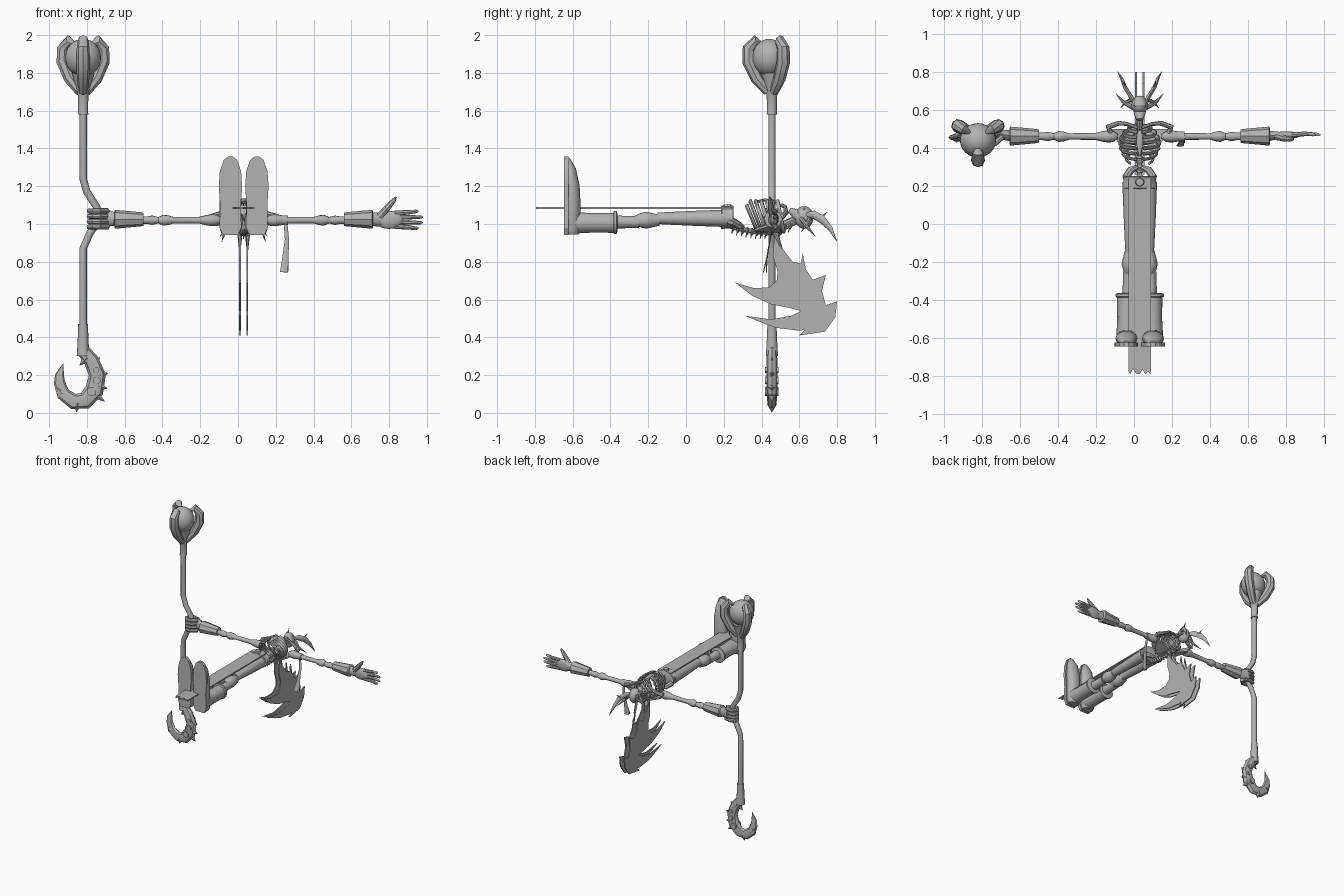
import bpy, bmesh, math
from mathutils import Vector

CX = 0.03          # centre line of the body
SX, SY = -0.82, 0.455   # staff axis
grey = bpy.data.materials.new("plain grey")
grey.diffuse_color = (0.45, 0.45, 0.45, 1)


def finish(name, bm, angle=40):
    bmesh.ops.recalc_face_normals(bm, faces=bm.faces)
    me = bpy.data.meshes.new(name)
    bm.to_mesh(me)
    bm.free()
    ob = bpy.data.objects.new(name, me)
    bpy.context.collection.objects.link(ob)
    me.materials.append(grey)
    bpy.ops.object.select_all(action='DESELECT')
    ob.select_set(True)
    bpy.context.view_layer.objects.active = ob
    bpy.ops.object.shade_smooth_by_angle(angle=math.radians(angle))
    return ob


def tube(name, pts, radii, n=10, ref=(1, 0, 0), angle=40):
    """Sweep an ellipse along points; a radius is a number or (along ref, across)."""
    bm = bmesh.new()
    pts = [Vector(p) for p in pts]
    if not isinstance(radii, list):
        radii = [radii] * len(pts)
    u, rings = Vector(ref), []
    for i, p in enumerate(pts):
        t = (pts[min(i + 1, len(pts) - 1)] - pts[max(i - 1, 0)]).normalized()
        u = u - t * u.dot(t)
        if u.length < 0.01:
            u = t.orthogonal()
        u.normalize()
        v = t.cross(u)
        a, b = radii[i] if isinstance(radii[i], tuple) else (radii[i], radii[i])
        rings.append([bm.verts.new(p + u * a * math.cos(2 * math.pi * k / n)
                                   + v * b * math.sin(2 * math.pi * k / n)) for k in range(n)])
    for r, s in zip(rings, rings[1:]):
        for k in range(n):
            bm.faces.new((r[k], r[(k + 1) % n], s[(k + 1) % n], s[k]))
    bm.faces.new(rings[0])
    bm.faces.new(rings[-1])
    return finish(name, bm, angle)


def ball(name, c, r, n=16):
    bm = bmesh.new()
    bmesh.ops.create_uvsphere(bm, u_segments=n, v_segments=n // 2 + 2, radius=1)
    for v in bm.verts:
        v.co = Vector((v.co.x * r[0] + c[0], v.co.y * r[1] + c[1], v.co.z * r[2] + c[2]))
    return finish(name, bm)


def plate(name, outline, place, offset):
    """Flat outline placed in space and given thickness."""
    bm = bmesh.new()
    f = bm.faces.new([bm.verts.new(place(a, b)) for a, b in outline])
    g = bmesh.ops.extrude_face_region(bm, geom=[f])
    for v in g['geom']:
        if isinstance(v, bmesh.types.BMVert):
            v.co += Vector(offset)
    return finish(name, bm, 20)


# ---- staff ----
tube("staff_shaft", [(x, SY, z) for x, z in [(SX, .45), (SX, .87), (-.785, .95), (-.75, 1.0),
     (-.748, 1.09), (-.80, 1.17), (SX, 1.24), (SX, 1.62)]], .02, 10)
tube("staff_upper_socket", [(SX, SY, z) for z in (1.58, 1.6, 1.68, 1.74, 1.8)],
     [.028, .026, .028, .042, .06], 12)
tube("staff_lower_socket", [(SX, SY, z) for z in (.3, .36, .45, .47)], [.034, .03, .026, .026], 10)
ball("orb", (SX, SY - .015, 1.88), (.095, .09, .1), 24)
for k in range(3):
    a = math.radians(-90 + 120 * k)
    prof = [(.02, 1.70), (.08, 1.77), (.122, 1.86), (.122, 1.93), (.085, 1.972), (.045, 1.95)]
    tube("orb_prong", [(SX + r * math.cos(a), SY + r * math.sin(a), z) for r, z in prof],
         [.025, .033, .036, .034, .028, .006], 8)

# ---- hooked blade under the staff ----
tube("hook_blade", [(x, SY, z) for x, z in [(SX, .33), (-.775, .275), (-.745, .2), (-.76, .12), (-.81, .065),
     (-.87, .06), (-.925, .10), (-.945, .16), (-.945, .20), (-.925, .262)]],
     [(.024, .035), (.03, .04), (.03, .045), (.03, .05), (.026, .046), (.024, .042),
      (.02, .036), (.016, .03), (.012, .024), .001], 8, (0, 1, 0), 30)
for a, b in [((-.765, .26), (-.73, .295)), ((-.73, .2), (-.688, .21)), ((-.74, .14), (-.69, .13)),
             ((-.76, .1), (-.705, .06)), ((-.85, .05), (-.855, .003)), ((-.93, .1), (-.975, .16)),
             ((-.80, .29), (-.84, .25))]:
    tube("hook_spike", [(a[0], SY, a[1]), (b[0], SY, b[1])], [.028, .001], 6, (0, 1, 0))
for x, z, r in [(-.775, .113, .024), (-.748, .172, .02), (-.75, .228, .016)]:
    tube("hook_stud", [(x, SY + s * .036, z) for s in (-1, 1)], r, 12)

# ---- limbs, mirrored about the body ----
for s in (-1, 1):
    def P(d, y, z):
        return (CX + s * d, y, z)

    # arm bones and gauntlet
    tube("upper_arm", [P(d, .46, 1.02) for d in (.115, .14, .17, .2, .235, .37, .4, .425, .45)],
         [.012, .03, .032, .027, .018, .017, .026, .029, .018], 10)
    tube("forearm", [P(d, .46, 1.02) for d in (.43, .455, .485, .51, .54)], [.014, .018, .025, .02, .02], 10)
    tube("gauntlet", [P(d, .462, 1.025) for d in (.53, .54, .68, .685)], [.034, .037, .05, .042], 8, (0, 0, 1), 20)
    # leg bones
    tube("thigh", [P(.045, y, 1.03) for y in (.22, .16, .05, -.1, -.15)], [.046, .044, .04, .033, .03], 12)
    tube("knee", [P(.048, y, 1.02) for y in (-.14, -.18, -.21, -.24, -.27)], [.03, .04, .047, .04, .026], 10)
    tube("shin", [P(.055, y, 1.01) for y in (-.25, -.32, -.4)], [.033, .034, .04], 10)
    # boot: shaft, cuff, foot and sole
    tube("boot_shaft", [P(.065, y, 1.006) for y in (-.37, -.5, -.59)], [.054, .053, .058], 14)
    tube("boot_cuff", [P(.065, y, 1.008) for y in (-.385, -.38, -.368, -.363)], [.056, .063, .063, .05], 14)
    tube("boot_foot", [P(.07, y, z) for y, z in [(-.6, .945), (-.6, .97), (-.6, 1.1), (-.602, 1.2),
         (-.612, 1.29), (-.627, 1.345)]],
         [(.045, .03), (.056, .044), (.057, .043), (.058, .04), (.048, .03), (.022, .013)], 14)
    sole = [(-.04, .942), (.04, .942), (.058, .98), (.055, 1.1), (.062, 1.2), (.056, 1.28), (.035, 1.34), (.012, 1.357)]
    sole += [(-.012, 1.357), (-.035, 1.34), (-.056, 1.28), (-.062, 1.2), (-.055, 1.1), (-.058, .98)]
    plate("boot_sole", sole, lambda a, b: P(.07 + a, -.645, b), (0, .022, 0))
    # ribs
    for k in range(7):
        w = (.072, .09, .102, .106, .10, .086, .062)[k]
        y0, pts = .345 + .026 * k, []
        for j in range(10):
            a = math.radians(-85 + (165 if k else 130) * j / 9)
            pts.append(P(w * math.cos(a), y0 - .035 * math.sin(a) * (1 - k / 12),
                         1.04 + .085 * math.sin(a)))
        tube("rib", pts, (.007, .011), 6, (0, 0, 1))
    # collarbone, shoulder blade
    tube("collarbone", [P(.01, .505, 1.10), P(.06, .525, 1.09), P(.11, .53, 1.06), P(.165, .51, 1.04),
         P(.15, .47, 1.03)], [.01, .01, .013, .016, .014], 8)
    plate("shoulder_blade", [(.04, .5), (.15, .5), (.13, .45), (.06, .36)],
          lambda a, b: P(a, b, .955 + (a - .04) * .4), (0, 0, .012))
    # pelvis side
    tube("hip_bone", [P(.01, .3, .985), P(.045, .285, .99), P(.07, .25, 1.01), P(.05, .21, 1.02)],
         [.012, .02, .022, .02], 8)
    # horns
    tube("long_horn", [P(.03, .64, 1.05), P(.05, .675, 1.05), P(.078, .72, 1.025), P(.095, .765, .975),
         P(.116, .80, .905)], [.012, (.011, .022), (.01, .022), (.008, .014), .001], 8)
    tube("horn_barb", [P(.07, .71, 1.03), P(.085, .75, 1.065)], [.01, .001], 6)
    tube("short_horn", [P(.03, .61, 1.03), P(.06, .625, 1.01), P(.09, .645, .98), P(.125, .685, .935)],
         [.013, .012, .009, .001], 8)
    tube("cheek_horn", [P(.035, .655, 1.03), P(.075, .64, 1.0), P(.1, .61, .96)], [.011, .009, .001], 6)
    # ragged wing
    wing = [(.47, .97), (.51, .87), (.565, .80), (.608, .79), (.618, .845), (.635, .76), (.67, .705),
            (.74, .73), (.72, .645), (.74, .57), (.80, .59), (.79, .505), (.735, .43), (.60, .41),
            (.63, .44), (.60, .435), (.48, .45), (.42, .47), (.31, .515), (.45, .495), (.56, .515),
            (.61, .54), (.55, .555), (.45, .575), (.35, .62), (.26, .69), (.36, .66), (.44, .665),
            (.48, .70), (.485, .75), (.46, .83)]
    plate("wing", wing, lambda a, b: P(.015, a, b), (s * .009, 0, 0))
    tube("wing_root", [P(.015, .46, 1.0), P(.02, .475, .95), P(.02, .51, .86)], [.016, .014, .004], 8)

# ---- open hand ----
ball("palm", (.80, .467, 1.022), (.075, .02, .048))
tube("wrist", [(.70, .463, 1.025), (.76, .466, 1.023)], [(.036, .03), (.036, .02)], 10, (0, 0, 1))
for k, end in enumerate((.955, .978, .98, .955)):
    z0, z1 = .988 + .023 * k, .977 + .03 * k
    tube("finger", [(.83, .468, z0), (.90, .474, (z0 + z1) / 2), (end - .01, .47, z1), (end, .468, z1)],
         [.014, .012, .009, .003], 8)
tube("thumb", [(.75, .46, 1.04), (.79, .45, 1.085), (.825, .445, 1.125), (.838, .445, 1.143)],
     [.02, .017, .012, .004], 8)

# ---- fist around the staff ----
tube("fist_palm", [(-.65, .463, 1.025), (-.69, .47, 1.03), (-.73, .485, 1.035)],
     [(.034, .03), (.045, .027), (.048, .02)], 10, (0, 0, 1))
for k in range(4):
    z = .985 + .028 * k
    arc = [math.radians(60 + 55 * j) for j in range(6)]
    tube("gripping_finger", [(-.75 + .038 * math.cos(-a), SY + .036 * math.sin(-a), z) for a in arc], .014, 8)
    tube("finger_base", [(-.69, .46, z), (-.735, .42, z)], .015, 8)
    tube("knuckle", [(-.70, .48, z), (-.76, .492, z), (-.79, .475, z)], .013, 8)

# ---- torso ----
tube("spine", [(CX, y, z) for y, z in [(.2, 1.0), (.28, .975), (.36, .96), (.45, .955), (.52, .98), (.58, 1.01)]],
     .013, 8)
for k in range(13):
    y = .25 + .025 * k
    z = .955 + .9 * (y - .42) ** 2 + (.02 if y > .5 else 0)
    ball("vertebra", (CX, y, z), (.021, .009, .021), 8)
    tube("vertebra_spur", [(CX, y, z), (CX, y - .008, z - .035)], [.007, .002], 6)
tube("sternum", [(CX, .36, 1.115), (CX, .42, 1.128), (CX, .49, 1.112)], [.006, (.017, .008), (.02, .008)], 8)
tube("belt", [(CX, y, 1.035) for y in (.185, .19, .205, .235, .248, .252)],
     [(.08, .055), (.09, .064), (.086, .06), (.086, .06), (.09, .064), (.08, .055)], 16)
tube("belt_buckle", [(CX, .22, 1.085), (CX, .22, 1.104)], [.028, .02], 8)

# ---- head ----
ball("skull", (CX, .625, 1.035), (.044, .05, .06), 18)
ball("brow", (CX, .625, 1.075), (.034, .016, .022), 12)
tube("jaw", [(CX, .60, 1.04), (CX, .57, 1.06), (CX, .548, 1.075)], [.034, (.028, .024), (.016, .014)], 10)
tube("neck", [(CX, .5, .99), (CX, .56, 1.02), (CX, .6, 1.03)], .016, 8)

# ---- cloths ----
rag = [(-.058, .24), (-.06, -.77), (-.05, -.79), (-.035, -.76), (-.02, -.785), (0, -.79),
       (.015, -.765), (.03, -.79), (.045, -.775), (.058, -.795), (.06, .24)]
plate("loincloth", rag, lambda a, b: (CX + a, b, 1.08), (0, 0, .009))
for dx, y1 in ((0, .41), (.004, .425)):
    tube("arm_ribbon", [(.25 + dx, .455, 1.0), (.257 + dx, .445, .92), (.25 + dx, .43, .83), (.242 + dx, y1, .745)],
         [(.008, .004), (.009, .004), (.014, .004), (.02, .003)], 6)
tube("ribbon_knot", [(.235, .46, 1.02), (.265, .46, 1.02)], .026, 10)
